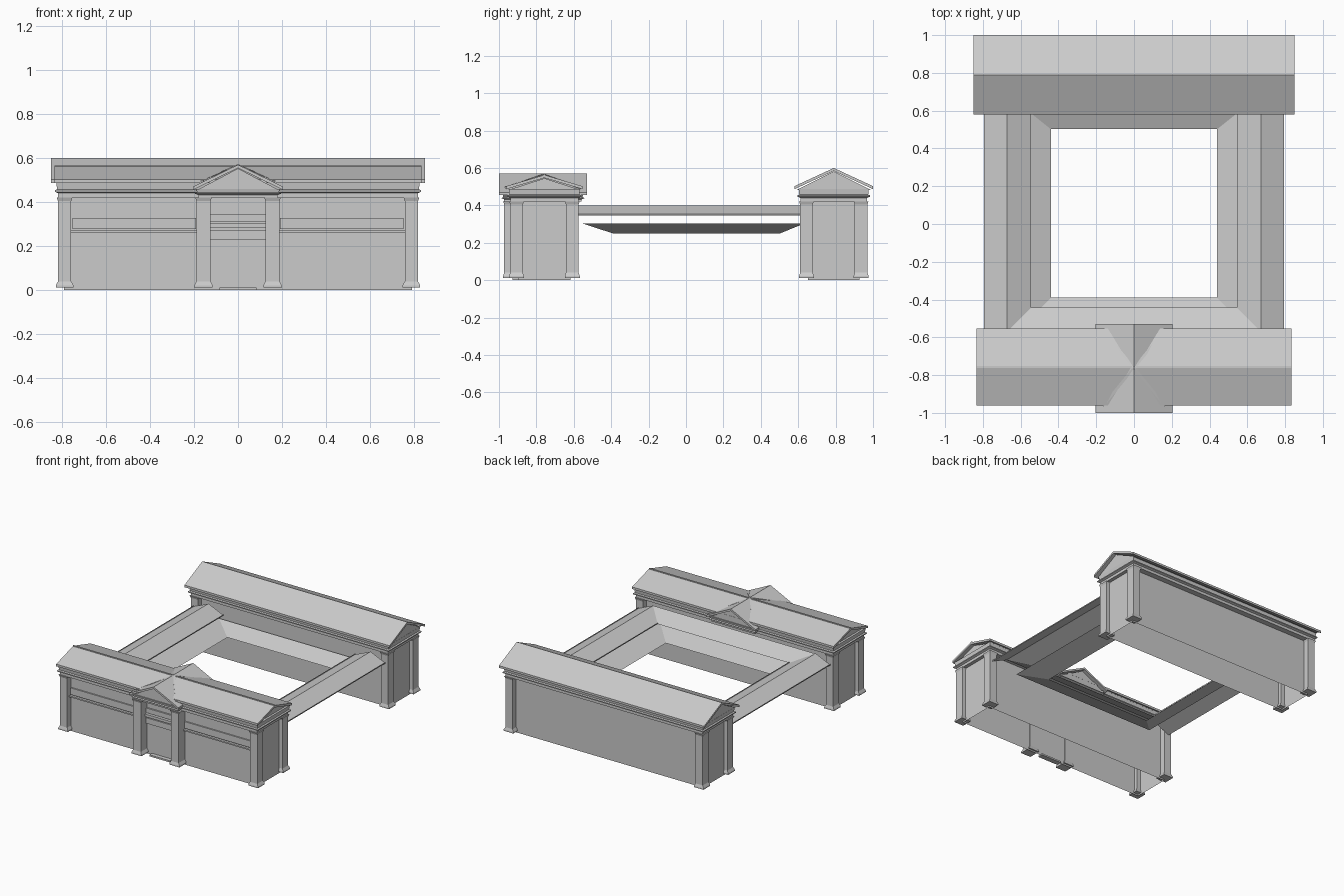
import bpy, bmesh
from mathutils import Vector

if "Cube" in bpy.data.objects:
    bpy.data.objects.remove(bpy.data.objects["Cube"])


def make(name, verts, faces):
    me = bpy.data.meshes.new(name)
    me.from_pydata([tuple(v) for v in verts], [], faces)
    bm = bmesh.new()
    bm.from_mesh(me)
    bmesh.ops.recalc_face_normals(bm, faces=bm.faces)
    bm.to_mesh(me)
    bm.free()
    ob = bpy.data.objects.new(name, me)
    bpy.context.collection.objects.link(ob)
    return ob


def stack(name, cx, cy, levels, bottom=True):
    """Rectangular rings (half x, half y, z) joined upwards."""
    vs, fs = [], []
    for hx, hy, z in levels:
        vs += [(cx - hx, cy - hy, z), (cx + hx, cy - hy, z),
               (cx + hx, cy + hy, z), (cx - hx, cy + hy, z)]
    for k in range(len(levels) - 1):
        b = 4 * k
        fs += [(b + i, b + (i + 1) % 4, b + 4 + (i + 1) % 4, b + 4 + i) for i in range(4)]
    n = len(vs)
    fs.append((n - 4, n - 3, n - 2, n - 1))
    if bottom:
        fs.append((3, 2, 1, 0))
    return make(name, vs, fs)


def box(name, x0, x1, y0, y1, z0, z1):
    return stack(name, (x0 + x1) / 2, (y0 + y1) / 2,
                 [((x1 - x0) / 2, (y1 - y0) / 2, z) for z in (z0, z1)])


def extrude(name, profile, a, b, axis):
    """Extrude a (u, z) profile from a to b along x or y."""
    n = len(profile)
    put = (lambda u, z, t: (t, u, z)) if axis == 'x' else (lambda u, z, t: (u, t, z))
    vs = [put(u, z, a) for u, z in profile] + [put(u, z, b) for u, z in profile]
    fs = [(i, (i + 1) % n, n + (i + 1) % n, n + i) for i in range(n)]
    fs += [tuple(range(n)), tuple(range(2 * n - 1, n - 1, -1))]
    return make(name, vs, fs)


def gable_roof(name, c, h, z0, z1, top, a, b, axis, inset=0.025):
    t = z1 - z0
    extrude(name, [(c - h, z0), (c - h, z1), (c, top), (c + h, z1), (c + h, z0), (c, top - t)],
            a, b, axis)
    # gable infill set back behind the roof edge
    k = h - 0.012
    extrude(name + "_gable", [(c - k, z0 - 0.004), (c + k, z0 - 0.004), (c, top - t - 0.002)],
            a + inset, b - inset, axis)


def pillar(name, x, y, hx, hy):
    stack(name, x, y, [(hx + .01, hy + .006, .012), (hx + .01, hy + .006, .022), (hx, hy, .04),
                       (hx, hy, .405), (hx + .006, hy + .006, .422)])


def cornice(name, cx, cy, hx, hy, z0, z1):
    m = z0 + (z1 - z0) * .3
    e = z0 + (z1 - z0) * .5
    stack(name, cx, cy, [(hx - .015, hy - .015, z0), (hx - .015, hy - .015, m), (hx, hy, m + .006),
                         (hx, hy, e), (hx - .01, hy - .01, e + .004), (hx - .006, hy - .006, z1)])


# Two long halls: hollow walls, corner pillars, cornice, gable roof
def hall(name, cy, hy, roof_x, roof_h, top):
    stack(name + "_walls", 0, cy, [(.79, hy - .045, 0), (.79, hy - .045, .43)], bottom=False)
    for sx in (-1, 1):
        for sy in (-1, 1):
            pillar(name + "_corner_pillar", sx * .788, cy + sy * (hy - .036), .03, .034)
    cornice(name + "_cornice", 0, cy, .832, hy + .012, .42, .488)
    gable_roof(name + "_roof", cy, roof_h, .487, .503, top, -roof_x, roof_x, 'x')


hall("back_hall", .79, .182, .85, .21, .60)
hall("front_hall", -.757, .185, .835, .203, .563)
box("front_ridge_cap", -.835, .835, -.762, -.752, .555, .567)

# Front wall panels and sills
WALL = -.897
for s in (-1, 1):
    box("wall_panel", *sorted((s * .19, s * .752)), WALL - .01, WALL + .01, .277, .327)
    box("wall_sill", *sorted((s * .18, s * .775)), WALL - .018, WALL + .01, .260, .270)
    pillar("portico_pillar", s * .157, -.932, .032, .04)

# Entrance between the portico pillars
box("entrance_panel", -.125, .125, WALL - .012, WALL + .01, .31, .345)
box("entrance_beam", -.125, .125, WALL - .025, WALL + .01, .285, .305)
box("entrance_lintel", -.125, .125, WALL - .012, WALL + .01, .23, .272)
box("door_step", -.085, .085, WALL - .03, WALL + .01, 0, .012)

# Portico cornice and crossing roof
cornice("portico_cornice", 0, -.765, .195, .222, .42, .46)
gable_roof("portico_roof", 0, .205, .455, .470, .57, -1.0, -.53, 'y')

# Diagonal valley strips on the crossing roof
for sx in (-1, 1):
    for sy in (-1, 1):
        a = Vector((0, -.762, .570))
        b = Vector((sx * .165, -.762 + sy * .2, .500))
        side = Vector((-(b - a).y, (b - a).x, 0)).normalized() * .007
        d = Vector((0, 0, .012))
        make("valley_strip", [a - side, a + side, b + side, b - side,
                              a - side - d, a + side - d, b + side - d, b - side - d],
             [(0, 1, 2, 3), (7, 6, 5, 4), (0, 1, 5, 4), (1, 2, 6, 5), (2, 3, 7, 6), (3, 0, 4, 7)])


# Upper gallery roof: U-shaped ridge of thin sheets with mitred front corners
def upper_path(off, z):
    x, y = .672 + off, -.57 - off
    return [(-x, .61, z), (-x, y, z), (x, y, z), (x, .61, z)]


inner, ridge = upper_path(-.127, .345), upper_path(0, .40)
make("upper_gallery_inner_slope", inner + ridge,
     [(i, i + 1, i + 5, i + 4) for i in range(3)])
for s in (-1, 1):
    make("upper_gallery_outer_slope",
         [(s * .672, .61, .40), (s * .672, -.575, .40), (s * .795, -.575, .345), (s * .795, .61, .345)],
         [(0, 1, 2, 3)])
    for x in (.545, .795):
        make("gallery_eave", [(s * x, .61, .353), (s * x, -.575 if x > .6 else -.445, .353),
                              (s * x, -.575 if x > .6 else -.445, .345), (s * x, .61, .345)],
             [(0, 1, 2, 3)])

# Lower gallery roof: mitred ring sloping down to the courtyard
ring = []
for o, z in ((0, .25), (.16, .302)):
    x, y0, y1 = .44 + o, -.39 - o, .502 + o * .8
    ring += [(-x, y0, z), (x, y0, z), (x, y1, z), (-x, y1, z)]
make("lower_gallery_roof", ring, [(i, (i + 1) % 4, 4 + (i + 1) % 4, 4 + i) for i in range(4)])
